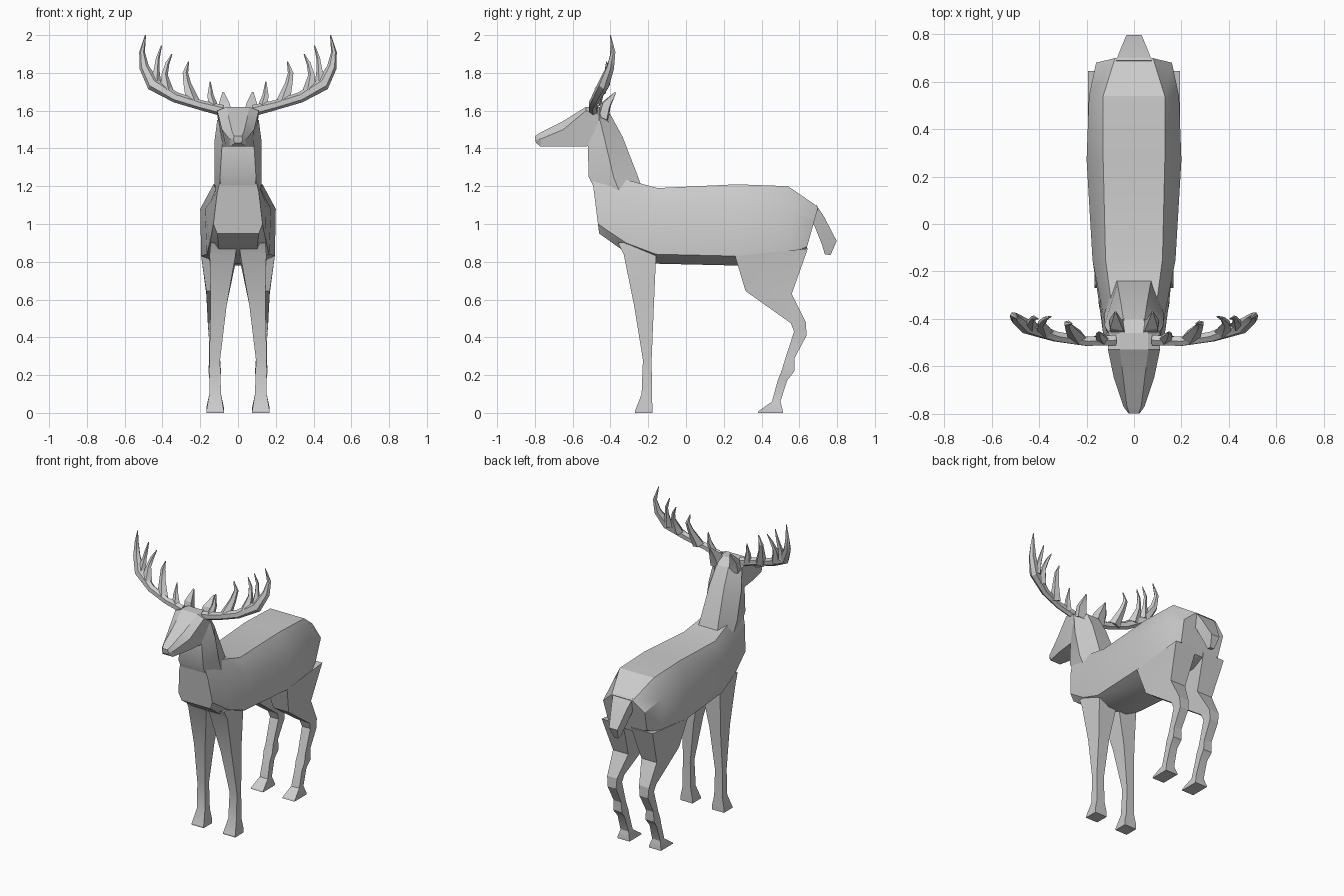
import bpy, bmesh, math
from mathutils import Vector


def loft(name, rings, mirror=False, angle=28):
    """Skin a list of equal-sized point rings and cap both ends."""
    bm = bmesh.new()
    loops = [[bm.verts.new(p) for p in r] for r in rings]
    n = len(loops[0])
    for a, b in zip(loops, loops[1:]):
        for i in range(n):
            j = (i + 1) % n
            bm.faces.new((a[i], a[j], b[j], b[i]))
    bm.faces.new(loops[0])
    bm.faces.new(loops[-1][::-1])
    bmesh.ops.recalc_face_normals(bm, faces=bm.faces)
    me = bpy.data.meshes.new(name)
    bm.to_mesh(me)
    bm.free()
    me.shade_smooth()
    me.set_sharp_from_angle(angle=math.radians(angle))
    ob = bpy.data.objects.new(name, me)
    bpy.context.collection.objects.link(ob)
    if mirror:
        ob.modifiers.new("mirror", "MIRROR").use_mirror_merge = False
    return ob


def sym(half):
    """Complete a ring from its right half."""
    return list(half) + [(-x, y, z) for x, y, z in reversed(half)]


def slices(rows):
    """Upright body slices: (y_top, y_bottom, then x,z pairs downwards)."""
    out = []
    for yt, yb, *xz in rows:
        top, low = xz[0][1], xz[-1][1]
        out.append(sym([(x, yt + (yb - yt) * (top - z) / (top - low), z) for x, z in xz]))
    return out


def leg(name, rows):
    """Four-sided leg: (x_in, x_out, y_front, z_front, y_back, z_back)."""
    return loft(name, [[(a, yf, zf), (b, yf, zf), (b, yb, zb), (a, yb, zb)]
                       for a, b, yf, zf, yb, zb in rows], mirror=True, angle=20)


def horn(name, path, sides=6):
    """Tapered tube through (x, y, z, radius) points."""
    pts = [Vector(p[:3]) for p in path]
    rings = []
    for i, p in enumerate(path):
        t = (pts[min(i + 1, len(pts) - 1)] - pts[max(i - 1, 0)]).normalized()
        u = t.cross(Vector((0, 1, 0))).normalized()
        v = t.cross(u)
        rings.append([pts[i] + p[3] * (u * math.cos(k * math.tau / sides)
                                       + 0.85 * v * math.sin(k * math.tau / sides))
                      for k in range(sides)])
    return loft(name, rings, mirror=True)


# Torso from chest to rump
loft("torso", slices([
    (-0.50, -0.46, (.085, 1.27), (.11, 1.17), (.13, 1.00), (.11, 0.95)),
    (-0.30, -0.32, (.10, 1.23), (.145, 1.12), (.15, 0.90), (.10, 0.85)),
    (-0.15, -0.16, (.12, 1.19), (.175, 1.08), (.165, 0.84), (.07, 0.79)),
    (0.27, 0.27, (.13, 1.21), (.20, 1.08), (.195, 0.83), (.07, 0.78)),
    (0.54, 0.54, (.13, 1.20), (.19, 1.07), (.19, 0.84), (.07, 0.80)),
    (0.70, 0.63, (.08, 1.09), (.16, 1.02), (.15, 0.88), (.05, 0.84)),
]))

# Neck
loft("neck", [sym([(xf, yf, zf), (xm, (yf + yb) / 2, (zf + zb) / 2), (xb, yb, zb)])
              for xf, yf, zf, xm, xb, yb, zb in [
    (.09, -0.46, 1.14, .12, .08, -0.22, 1.15),
    (.095, -0.515, 1.25, .125, .07, -0.25, 1.24),
    (.085, -0.52, 1.41, .125, .055, -0.335, 1.46),
    (.07, -0.51, 1.52, .11, .045, -0.40, 1.58),
]])

# Head and muzzle
loft("head", slices([
    (-0.80, -0.795, (.02, 1.465), (.025, 1.445), (.015, 1.43)),
    (-0.77, -0.77, (.03, 1.485), (.045, 1.45), (.04, 1.41)),
    (-0.65, -0.65, (.045, 1.545), (.085, 1.50), (.065, 1.41)),
    (-0.53, -0.53, (.06, 1.62), (.11, 1.60), (.08, 1.41)),
    (-0.46, -0.46, (.06, 1.62), (.11, 1.58), (.09, 1.43)),
    (-0.40, -0.42, (.04, 1.58), (.07, 1.54), (.06, 1.47)),
]))

# Ears
loft("ear", [
    [(.03, -.47, 1.58), (.10, -.46, 1.57), (.105, -.42, 1.55), (.04, -.41, 1.55)],
    [(.045, -.45, 1.64), (.10, -.44, 1.64), (.105, -.405, 1.62), (.055, -.40, 1.62)],
    [(.075, -.375, 1.70), (.082, -.375, 1.70), (.082, -.37, 1.695), (.075, -.37, 1.695)],
], mirror=True)

# Antler beams and tines
horn("antler_beam", [(.08, -.49, 1.60, .03), (.20, -.495, 1.63, .026),
                     (.33, -.475, 1.67, .028), (.45, -.435, 1.74, .036),
                     (.497, -.40, 1.83, .026), (.508, -.385, 1.91, .015),
                     (.49, -.40, 2.0, .003)])
for tine in ([(.13, -.49, 1.61, .03), (.147, -.47, 1.68, .018), (.148, -.455, 1.755, .003)],
             [(.24, -.48, 1.64, .04), (.27, -.44, 1.74, .022), (.28, -.42, 1.80, .016), (.262, -.42, 1.86, .003)],
             [(.38, -.455, 1.70, .04), (.39, -.42, 1.79, .018), (.375, -.40, 1.85, .012), (.35, -.39, 1.90, .003)],
             [(.44, -.43, 1.74, .035), (.432, -.41, 1.82, .016), (.425, -.395, 1.88, .011), (.405, -.40, 1.945, .003)]):
    horn("antler_tine", tine, 5)

# Front legs with hooves
leg("front_leg", [
    (.01, .145, -.36, .90, -.16, .92),
    (.012, .15, -.33, .84, -.16, .80),
    (.06, .145, -.275, .57, -.17, .57),
    (.095, .152, -.228, .28, -.182, .28),
    (.09, .152, -.235, .10, -.18, .10),
    (.075, .167, -.27, .01, -.178, .03),
    (.075, .167, -.27, 0, -.178, 0),
])

# Hind legs: thigh, hock, shank, hoof
leg("hind_leg", [
    (.03, .195, .26, .83, .645, .87),
    (.05, .168, .315, .645, .56, .63),
    (.085, .16, .555, .475, .635, .48),
    (.09, .155, .572, .43, .638, .41),
    (.095, .152, .52, .27, .575, .29),
    (.09, .157, .505, .22, .573, .22),
    (.095, .15, .485, .17, .535, .17),
    (.09, .152, .455, .06, .50, .06),
    (.075, .167, .385, .01, .513, .01),
    (.075, .167, .38, 0, .513, 0),
])

# Tail
loft("tail", [sym([(x, yo, zo), (x, yi, zi)]) for x, yo, zo, yi, zi in [
    (.075, .69, 1.10, .64, 1.04),
    (.06, .73, 1.04, .68, 0.99),
    (.032, .798, .91, .72, .89),
    (.015, .765, .835, .735, .84),
]])
